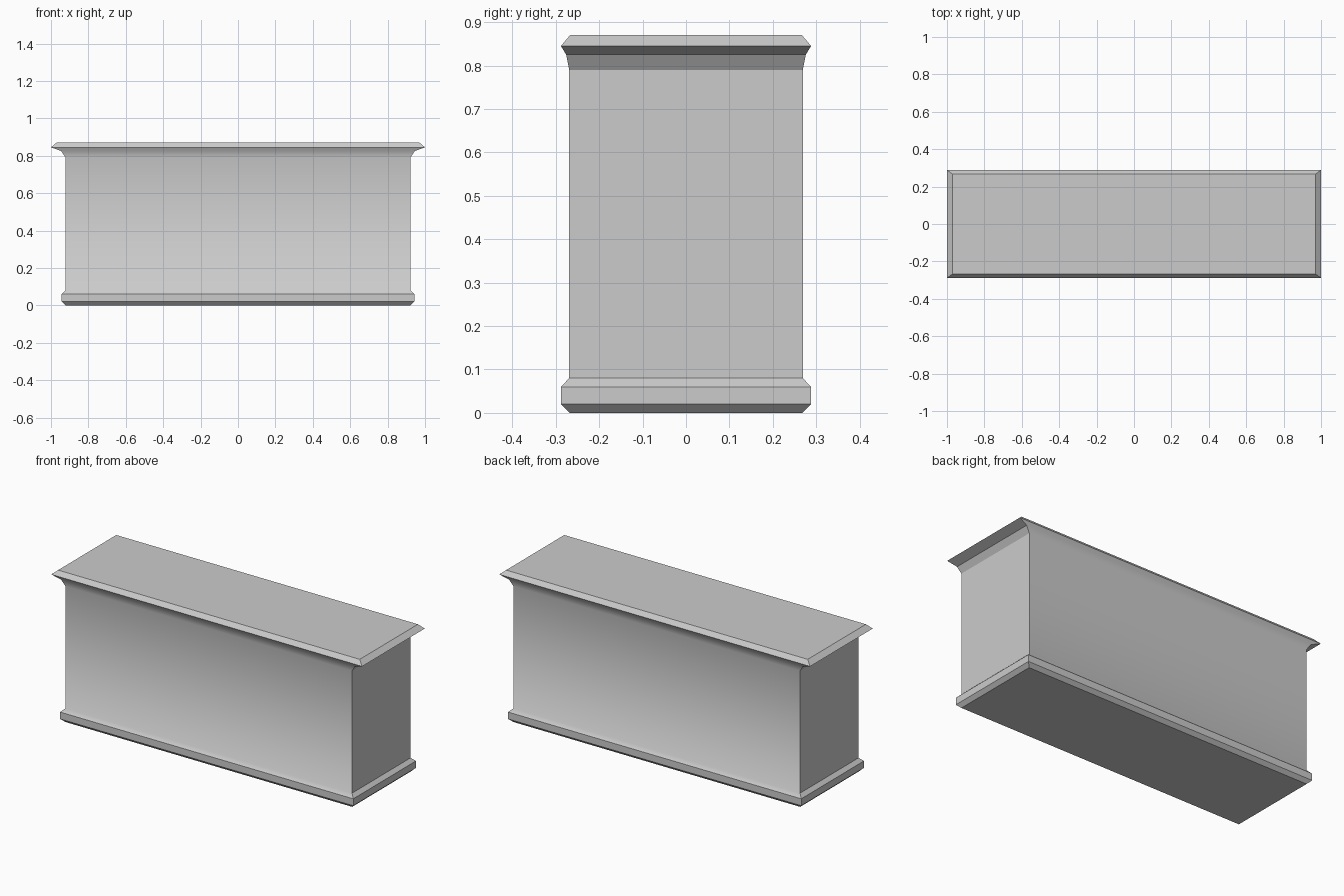
import bpy, bmesh

if "Cube" in bpy.data.objects:
    bpy.data.objects.remove(bpy.data.objects["Cube"])

# Moulding profile from floor to top: half width, half depth, height
PROFILE = [
    (0.922, 0.268, 0.0),     # plinth
    (0.943, 0.288, 0.02),
    (0.943, 0.288, 0.06),
    (0.922, 0.269, 0.08),    # straight walls
    (0.922, 0.269, 0.79),
    (0.945, 0.276, 0.825),   # flared cornice
    (1.0, 0.288, 0.845),
    (0.97, 0.267, 0.87),     # bevelled top
]

bm = bmesh.new()
rings = [[bm.verts.new((sx * x, sy * y, z))
          for sx, sy in ((-1, -1), (1, -1), (1, 1), (-1, 1))]
         for x, y, z in PROFILE]

# Skin the stacked rectangles; long front and back faces blend smoothly
for level, (low, high) in enumerate(zip(rings, rings[1:])):
    for i in range(4):
        j = (i + 1) % 4
        face = bm.faces.new((low[i], low[j], high[j], high[i]))
        face.smooth = i in (0, 2) and 2 <= level <= 5

# Floor and top panels
bm.faces.new(rings[0][::-1])
bm.faces.new(rings[-1])

mesh = bpy.data.meshes.new("counter")
bm.to_mesh(mesh)
bm.free()
counter = bpy.data.objects.new("counter", mesh)
bpy.context.collection.objects.link(counter)
